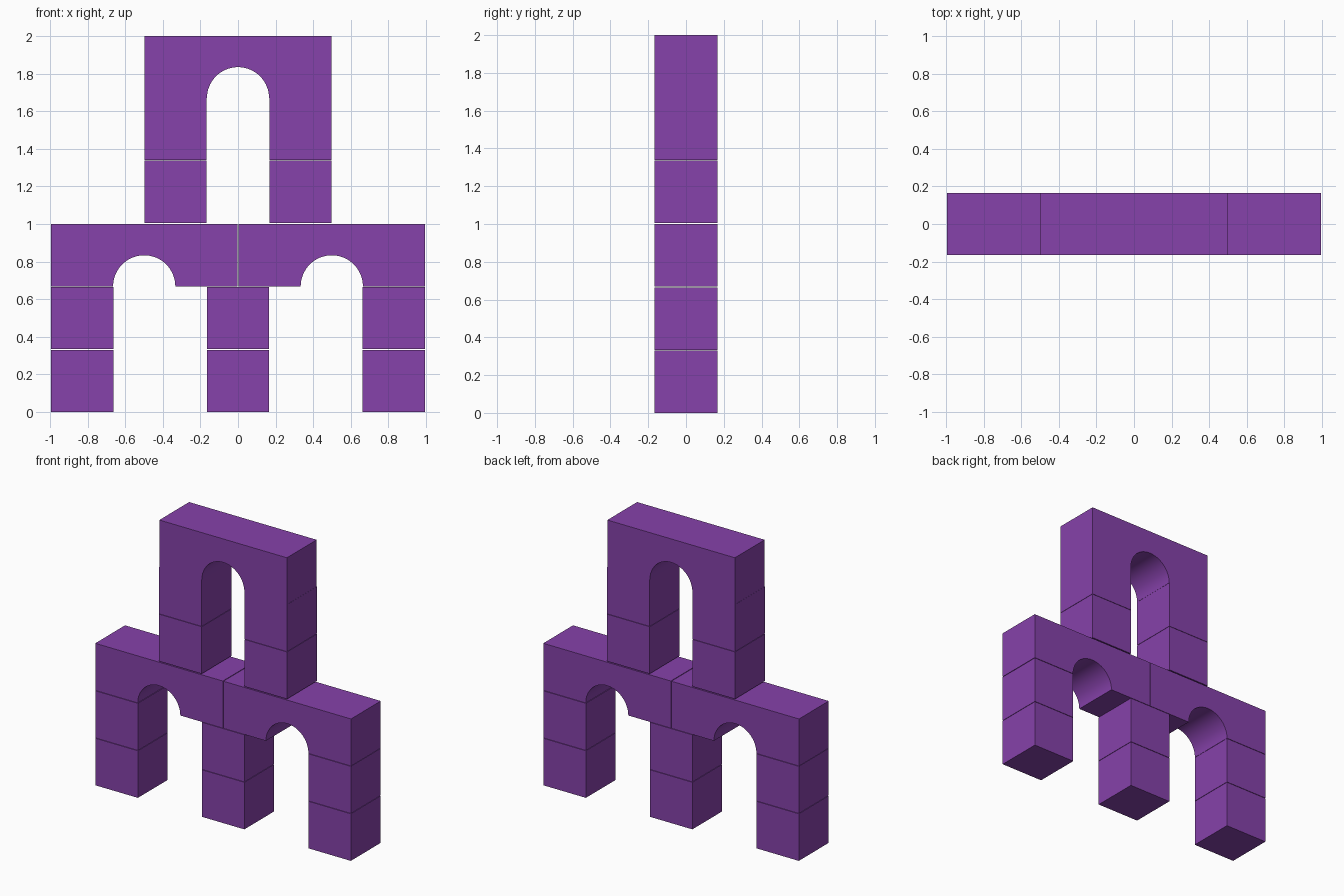
import bpy, bmesh, math

if "Cube" in bpy.data.objects:
    bpy.data.objects.remove(bpy.data.objects["Cube"])

U = 0.331          # cube side, the module of every block
D = U / 2

purple = bpy.data.materials.new("purple")
purple.diffuse_color = (0.24, 0.054, 0.405, 1)
purple.use_nodes = True
purple.node_tree.nodes["Principled BSDF"].inputs["Base Color"].default_value = purple.diffuse_color


def prism(name, profile, x, z):
    """Extrude an x/z outline through the block depth."""
    bm = bmesh.new()
    face = bm.faces.new([bm.verts.new((px, -D, pz)) for px, pz in profile])
    ext = bmesh.ops.extrude_face_region(bm, geom=[face])
    moved = [g for g in ext["geom"] if isinstance(g, bmesh.types.BMVert)]
    bmesh.ops.translate(bm, vec=(0, 2 * D, 0), verts=moved)
    bmesh.ops.recalc_face_normals(bm, faces=bm.faces)
    me = bpy.data.meshes.new(name)
    bm.to_mesh(me)
    bm.free()
    me.materials.append(purple)
    ob = bpy.data.objects.new(name, me)
    ob.location = (x, 0, z)
    bpy.context.collection.objects.link(ob)
    bpy.ops.object.select_all(action='DESELECT')
    bpy.context.view_layer.objects.active = ob
    ob.select_set(True)
    bpy.ops.object.shade_smooth_by_angle(angle=math.radians(30))


# Outlines: square cube, and three-module lintel with a half-round cutout
cube = [(-D, 0), (D, 0), (D, U), (-D, U)]
N = 32
W = 1.5 * U
arch = [(-W, U), (-W, 0)]
arch += [(-D * math.cos(math.pi * i / N), D * math.sin(math.pi * i / N)) for i in range(N + 1)]
arch += [(W, 0), (W, U)]

# Lower tier: three pillars of two cubes, two arches side by side
for label, x in (("left", -0.829), ("middle", 0), ("right", 0.829)):
    for row, z in (("bottom", 0), ("upper", 0.334)):
        prism(f"{label}_pillar_{row}_cube", cube, x, z)
for label, x in (("left", -0.499), ("right", 0.499)):
    prism(f"{label}_arch", arch, x, 0.668)

# Upper tier: two pillars and one arch straddling the lower arches
for label, x in (("left", -0.332), ("right", 0.332)):
    for row, z in (("bottom", 1.006), ("upper", 1.3395)):
        prism(f"{label}_top_pillar_{row}_cube", cube, x, z)
prism("top_arch", arch, 0, 1.673 - 0.004 + 0.0)
